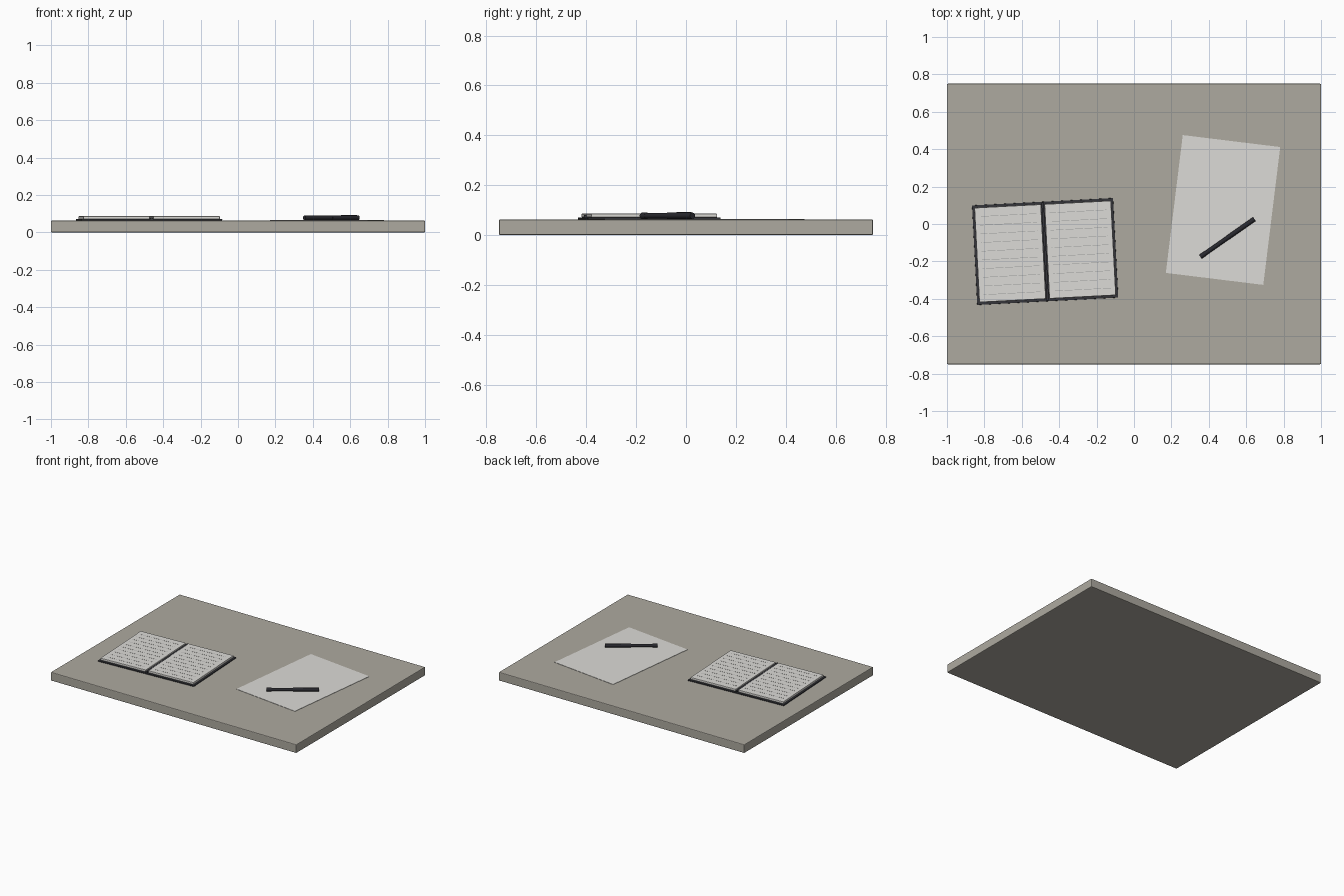
import bpy, math
from mathutils import Matrix, Vector

if "Cube" in bpy.data.objects:
    bpy.data.objects.remove(bpy.data.objects["Cube"])


def material(name, r, g, b):
    m = bpy.data.materials.new(name)
    m.diffuse_color = (r, g, b, 1)
    m.use_nodes = True
    m.node_tree.nodes["Principled BSDF"].inputs["Base Color"].default_value = m.diffuse_color
    return m


STONE = material("warm grey", 0.42, 0.40, 0.35)
PAPER = material("paper white", 0.72, 0.71, 0.68)
LINE = material("rule grey", 0.36, 0.36, 0.36)
COVER = material("charcoal", 0.035, 0.036, 0.042)
INK = material("pen black", 0.022, 0.022, 0.028)

TOP = 0.063  # height of the slab surface


def place(x, y, degrees, z=TOP):
    return Matrix.Translation((x, y, z)) @ Matrix.Rotation(math.radians(degrees), 4, 'Z')


def box(name, size, center, mat, frame=Matrix(), bevel=0.0):
    bpy.ops.mesh.primitive_cube_add(size=1)
    ob = bpy.context.object
    ob.name = name
    ob.data.transform(Matrix.Translation(center) @ Matrix.Diagonal((*size, 1)))
    ob.matrix_world = frame
    ob.data.materials.append(mat)
    if bevel:
        mod = ob.modifiers.new("edge", 'BEVEL')
        mod.width = bevel
        mod.segments = 2
    return ob


def rod(name, r1, r2, x1, x2, mat, frame, z):
    bpy.ops.mesh.primitive_cone_add(vertices=24, radius1=r1, radius2=r2, depth=x2 - x1)
    ob = bpy.context.object
    ob.name = name
    ob.data.transform(Matrix.Translation(((x1 + x2) / 2, 0, z)) @ Matrix.Rotation(math.pi / 2, 4, 'Y'))
    ob.matrix_world = frame
    ob.data.materials.append(mat)
    bpy.ops.object.shade_smooth_by_angle()
    return ob


# Desk slab
box("desk_slab", (2, 1.5, TOP), (0, 0, TOP / 2), STONE, bevel=0.005)

# Open notebook: cover, spine, two page blocks with ruled lines
book = place(-0.475, -0.147, 3)
box("notebook_cover", (0.755, 0.533, 0.008), (0, 0, 0.004), COVER, book, 0.002)
box("notebook_spine", (0.012, 0.525, 0.010), (0, 0, 0.012), COVER, book)
for side, label in ((-1, "left"), (1, "right")):
    cx = side * 0.1875
    box(label + "_pages", (0.355, 0.505, 0.015), (cx, 0, 0.0155), PAPER, book, 0.002)
    for i in range(10):
        y = 0.205 - i * 0.0465
        box(f"{label}_rule_{i}", (0.305, 0.0022, 0.0008), (cx, y, 0.0232), LINE, book)

# Loose sheet
box("loose_sheet", (0.525, 0.7425, 0.002), (0, 0, 0.001), PAPER, place(0.476, 0.075, -7))

# Pen lying on the sheet: barrel, cap, tip and clip
pen = place(0.5, -0.074, 35, TOP + 0.002)
rod("pen_barrel", 0.0115, 0.0115, -0.165, 0.02, INK, pen, 0.0125)
rod("pen_cap", 0.0125, 0.0125, 0.0, 0.175, INK, pen, 0.0125)
rod("pen_tip", 0.0125, 0.0125, -0.177, -0.145, INK, pen, 0.0125)
box("pen_clip", (0.10, 0.005, 0.003), (0.115, 0, 0.0255), INK, pen)
